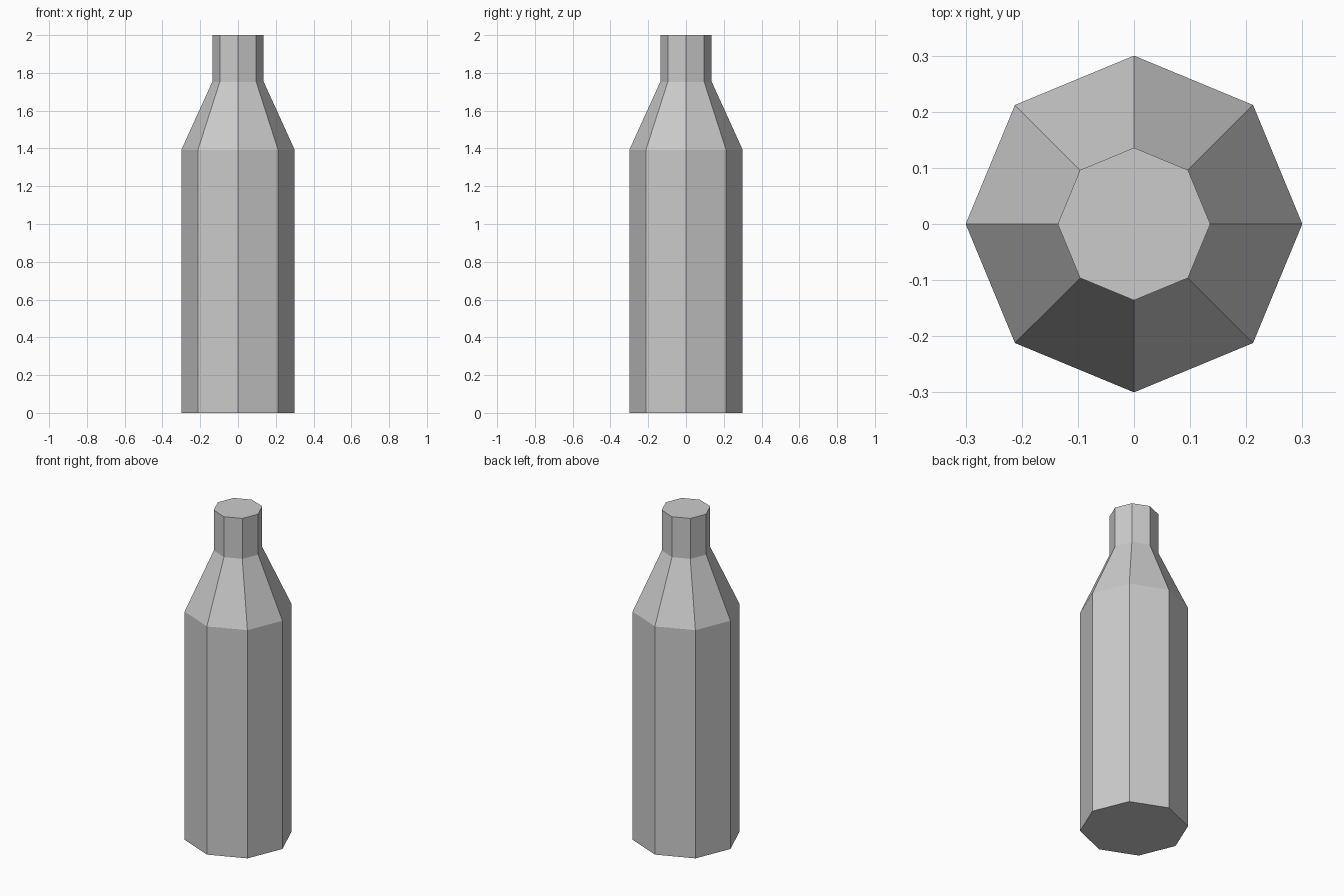
import bpy, bmesh
from math import cos, sin, tau

if "Cube" in bpy.data.objects:
    bpy.data.objects.remove(bpy.data.objects["Cube"])

SIDES = 8
# Bottle profile: (radius, height)
PROFILE = [(0.30, 0.0), (0.30, 1.393), (0.136, 1.753), (0.136, 2.0)]

bm = bmesh.new()
rings = [[bm.verts.new((r * cos(tau * i / SIDES), r * sin(tau * i / SIDES), z))
          for i in range(SIDES)] for r, z in PROFILE]

# Body, shoulder and neck walls
for low, high in zip(rings, rings[1:]):
    for i in range(SIDES):
        j = (i + 1) % SIDES
        bm.faces.new((low[i], low[j], high[j], high[i]))

# Flat base and top
bm.faces.new(rings[0][::-1])
bm.faces.new(rings[-1])

mesh = bpy.data.meshes.new("bottle")
bm.to_mesh(mesh)
bm.free()
bpy.context.collection.objects.link(bpy.data.objects.new("bottle", mesh))
